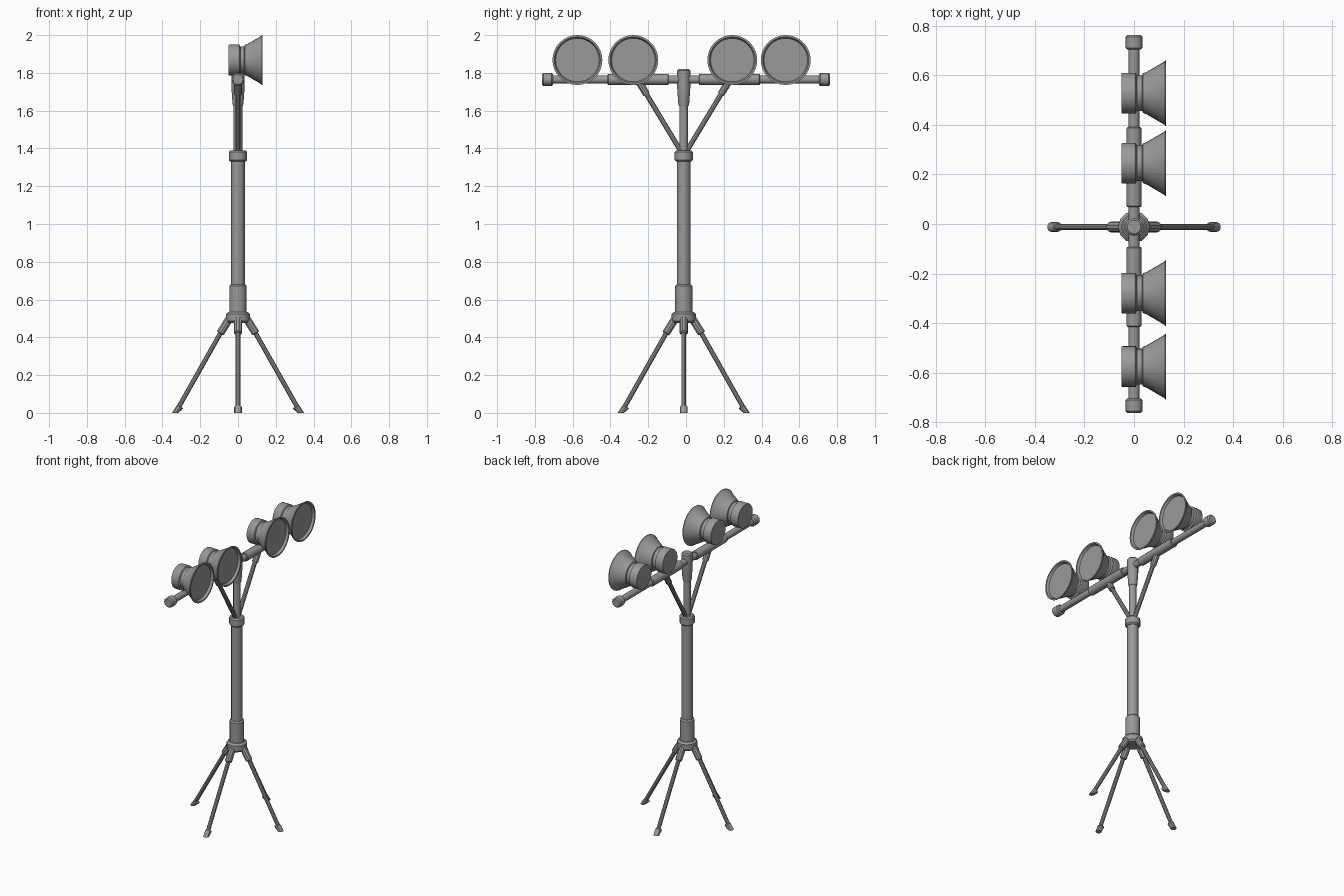
import bpy, bmesh, math
from mathutils import Vector

if "Cube" in bpy.data.objects:
    bpy.data.objects.remove(bpy.data.objects["Cube"], do_unlink=True)

metal = bpy.data.materials.new("grey_metal")
metal.use_nodes = True
GREY = (0.32, 0.32, 0.32, 1)
metal.diffuse_color = GREY
metal.node_tree.nodes["Principled BSDF"].inputs["Base Color"].default_value = GREY


def lathe(name, profile, origin, axis, sides=12):
    """Turn (distance, radius) points around an axis, capped at both ends."""
    origin = Vector(origin)
    turn = Vector(axis).to_track_quat('Z', 'Y')
    bm = bmesh.new()
    rings = []
    for t, r in profile:
        ring = []
        for i in range(sides):
            a = math.tau * i / sides
            p = origin + turn @ Vector((r * math.cos(a), r * math.sin(a), t))
            p.z = max(p.z, 0)  # feet rest flat on the floor
            ring.append(bm.verts.new(p))
        rings.append(ring)
    for low, high in zip(rings, rings[1:]):
        for i in range(sides):
            j = (i + 1) % sides
            bm.faces.new((low[i], low[j], high[j], high[i]))
    bm.faces.new(rings[0][::-1])
    bm.faces.new(rings[-1])
    mesh = bpy.data.meshes.new(name)
    bm.to_mesh(mesh)
    bm.free()
    mesh.materials.append(metal)
    mesh.shade_smooth()
    mesh.set_sharp_from_angle(angle=math.radians(35))
    ob = bpy.data.objects.new(name, mesh)
    bpy.context.collection.objects.link(ob)
    return ob


def rod(name, a, b, radius, sides=10):
    """Plain cylinder between two points."""
    d = Vector(b) - Vector(a)
    return lathe(name, [(0, radius), (d.length, radius)], a, d, sides)


def collar(name, a, b, radius, bevel=0.008, sides=12):
    """Cylinder with chamfered ends."""
    d = Vector(b) - Vector(a)
    n = d.length
    prof = [(0, radius - bevel), (bevel, radius), (n - bevel, radius), (n, radius - bevel)]
    return lathe(name, prof, a, d, sides)


CY = -0.012    # mast position in y
BAR_Z = 1.765


def mast(z):
    return (0, CY, z)


# Mast
collar("base_hub", mast(0.475), mast(0.535), 0.064, 0.012)
collar("lower_sleeve", mast(0.52), mast(0.68), 0.046)
rod("main_column", mast(0.6), mast(1.36), 0.036, 12)
collar("upper_collar", mast(1.33), mast(1.39), 0.048)
rod("upper_mast", mast(1.36), mast(1.7), 0.023, 12)
lathe("mast_head", [(0, 0.026), (0.012, 0.029), (0.1, 0.035), (0.187, 0.036), (0.195, 0.028)],
      mast(1.625), (0, 0, 1))

# Four splayed legs
for name, dx, dy in (("left", 1, 0), ("right", -1, 0), ("front", 0, -1), ("back", 0, 1)):
    def at(r, z):
        return (dx * r, CY + dy * r, z)
    collar(name + "_leg_socket", at(0.045, 0.5), at(0.095, 0.42), 0.022, 0.005, 10)
    rod(name + "_leg", at(0.08, 0.445), at(0.32, 0.02), 0.013)
    collar(name + "_foot", at(0.306, 0.034), at(0.335, -0.018), 0.02, 0.004, 10)

# Crossbar with its sleeves, end caps and diagonal braces
rod("crossbar", (0, -0.75, BAR_Z), (0, 0.75, BAR_Z), 0.022, 12)
for name, s in (("front", -1), ("back", 1)):
    collar(name + "_bar_sleeve", (0, CY + s * 0.08, BAR_Z), (0, CY + s * 0.403, BAR_Z), 0.03, 0.004)
    collar(name + "_bar_cap", (0, s * 0.703, BAR_Z), (0, s * 0.763, BAR_Z), 0.034)
    foot, top = Vector((0, CY + s * 0.015, 1.385)), Vector((0, CY + s * 0.232, 1.745))
    rod(name + "_brace", foot, top, 0.014)
    rod(name + "_brace_socket", foot.lerp(top, 0.84), top, 0.02)

# Floodlights facing the model's left, with a recessed lens
lamp = [(-0.05, 0.08), (-0.047, 0.082), (0.007, 0.082), (0.012, 0.072), (0.033, 0.072),
        (0.036, 0.08), (0.05, 0.085), (0.122, 0.127), (0.126, 0.132), (0.13, 0.132),
        (0.13, 0.122), (0.114, 0.115)]
for i, y in enumerate((-0.575, -0.279, 0.245, 0.528), 1):
    lathe(f"floodlight_{i}", lamp, (0, y, 1.868), (1, 0, 0), 32)
